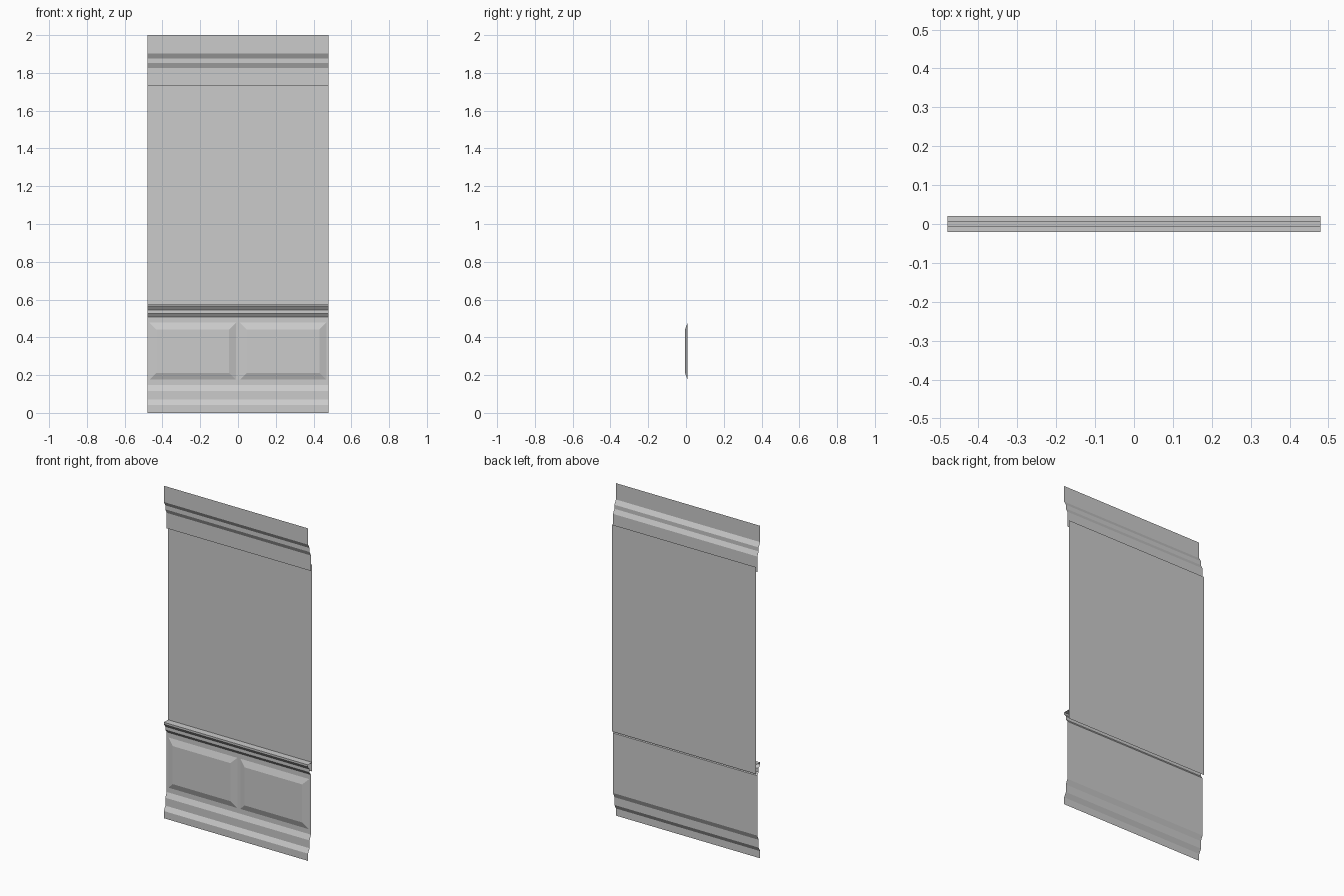
import bpy

if "Cube" in bpy.data.objects:
    bpy.data.objects.remove(bpy.data.objects["Cube"])

W = 0.48                                   # half width
BACK, FRAME, MID, FRONT = 0.02, 0.008, -0.005, -0.02


def make_mesh(name, verts, faces):
    me = bpy.data.meshes.new(name)
    me.from_pydata(verts, [], faces)
    me.update()
    ob = bpy.data.objects.new(name, me)
    bpy.context.collection.objects.link(ob)
    return ob


def extrude_profile(name, profile):
    """Sweep a (y, z) profile, listed bottom to top, across the width."""
    verts = [(x, y, z) for y, z in profile for x in (-W, W)]
    faces = [(2*i, 2*i + 1, 2*i + 3, 2*i + 2) for i in range(len(profile) - 1)]
    return make_mesh(name, verts, faces)


def raised_panel(name, cx):
    """Bevelled field standing forward of the frame."""
    def ring(hx, z0, z1, y):
        return [(cx - hx, y, z0), (cx + hx, y, z0), (cx + hx, y, z1), (cx - hx, y, z1)]
    verts = ring(0.229, 0.176, 0.478, FRAME) + ring(0.192, 0.212, 0.441, MID)
    faces = [(4, 5, 6, 7)] + [(i, (i + 1) % 4, (i + 1) % 4 + 4, i + 4) for i in range(4)]
    return make_mesh(name, verts, faces)


# Stepped skirting, flat frame and chair rail in one sheet
extrude_profile("wainscot", [
    (FRONT, 0), (FRONT, 0.043), (MID, 0.07), (MID, 0.117), (FRAME, 0.147),
    (FRAME, 0.508), (MID, 0.525), (MID, 0.546), (FRONT, 0.565),
    (FRONT, 0.577), (BACK, 0.577)])

# Plain upper wall sheet, set behind the trims
extrude_profile("upper_wall", [(BACK, 0.522), (BACK, 1.767)])

# Stepped crown moulding
extrude_profile("crown_moulding", [
    (FRAME, 1.733), (FRAME, 1.826), (MID, 1.852), (MID, 1.876),
    (FRONT, 1.902), (FRONT, 2.0)])

# Pair of raised panels
for side, cx in (("left", -0.239), ("right", 0.239)):
    raised_panel("raised_panel_" + side, cx)
